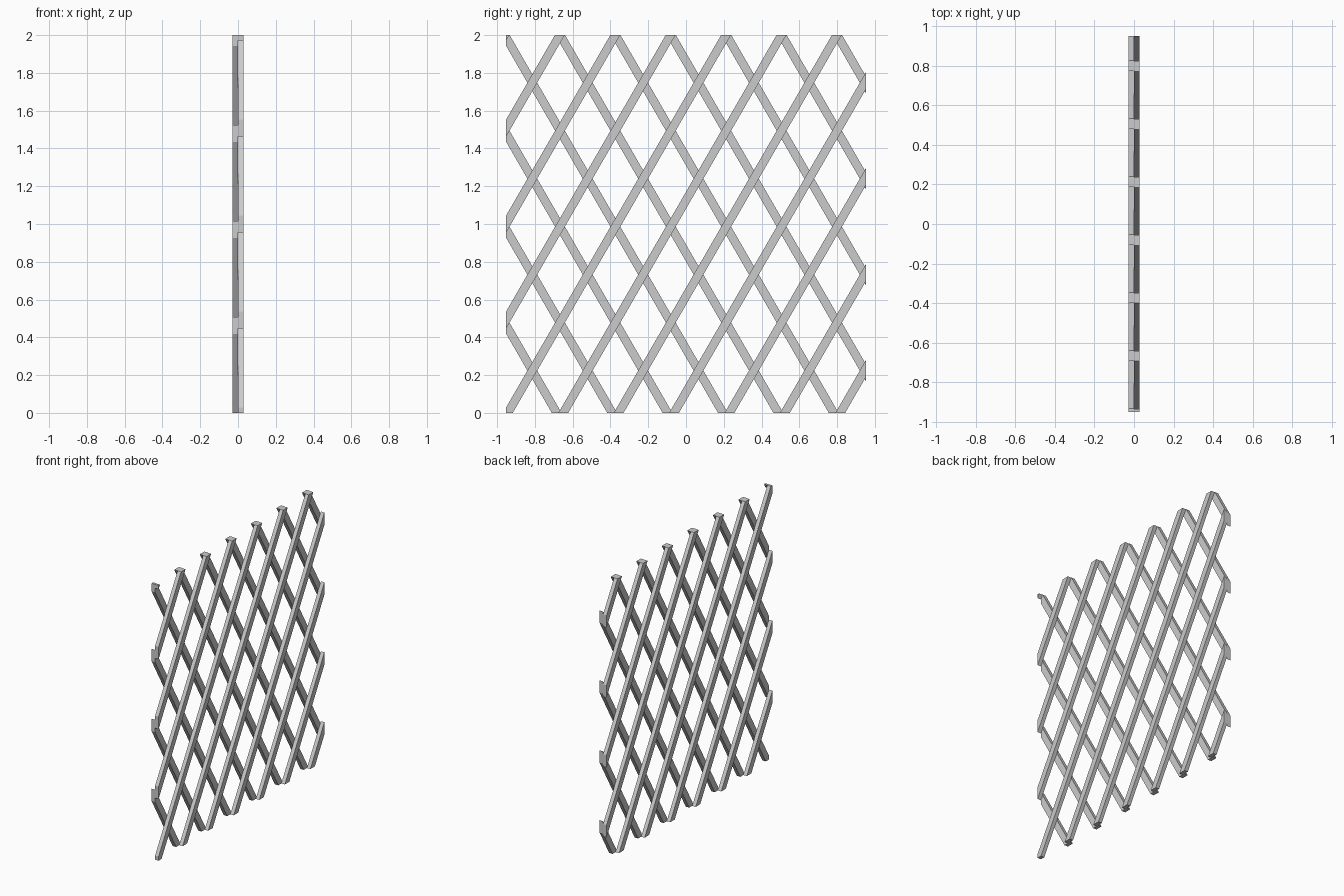
import bpy, bmesh, math
from mathutils import Matrix, Vector

if "Cube" in bpy.data.objects:
    bpy.data.objects.remove(bpy.data.objects["Cube"])

HALF_W = 0.952          # half width of the panel in y
HEIGHT = 2.0            # panel height
PITCH = 0.2933          # spacing of the slats along y
SLAT_W = 0.045          # slat width
SLAT_T = 0.028          # slat thickness
ANGLE = math.radians(60)
RUN = HEIGHT / math.tan(ANGLE)

# Outline planes of the panel: point, outward normal
LIMITS = [((0, -HALF_W, 0), (0, -1, 0)), ((0, HALF_W, 0), (0, 1, 0)),
          ((0, 0, 0), (0, 0, -1)), ((0, 0, HEIGHT), (0, 0, 1))]


def slat(name, x, foot_y, lean):
    """Long bar through (foot_y, z=0), leaning to +y or -y, trimmed to the panel outline."""
    bm = bmesh.new()
    centre = Vector((x, foot_y + lean * RUN / 2, HEIGHT / 2))
    tilt = Matrix.Rotation(-lean * (math.pi / 2 - ANGLE), 4, 'X')
    size = Matrix.Diagonal((SLAT_T, SLAT_W, 3.0, 1))
    bmesh.ops.create_cube(bm, size=1, matrix=Matrix.Translation(centre) @ tilt @ size)
    for co, no in LIMITS:
        bmesh.ops.bisect_plane(bm, geom=bm.verts[:] + bm.edges[:] + bm.faces[:],
                               plane_co=co, plane_no=no, clear_outer=True)
        open_edges = [e for e in bm.edges if e.is_boundary]
        if open_edges:
            bmesh.ops.holes_fill(bm, edges=open_edges, sides=0)
    bmesh.ops.recalc_face_normals(bm, faces=bm.faces[:])
    if bm.faces:
        me = bpy.data.meshes.new(name)
        bm.to_mesh(me)
        bpy.context.collection.objects.link(bpy.data.objects.new(name, me))
    bm.free()


# Rising slats on the +x side
for i in range(-4, 7):
    slat(f"rising_slat_{i + 5}", SLAT_T / 2, -0.943 + i * PITCH, 1)

# Falling slats on the -x side
for i in range(0, 10):
    slat(f"falling_slat_{i + 1}", -SLAT_T / 2, -0.6845 + i * PITCH, -1)
